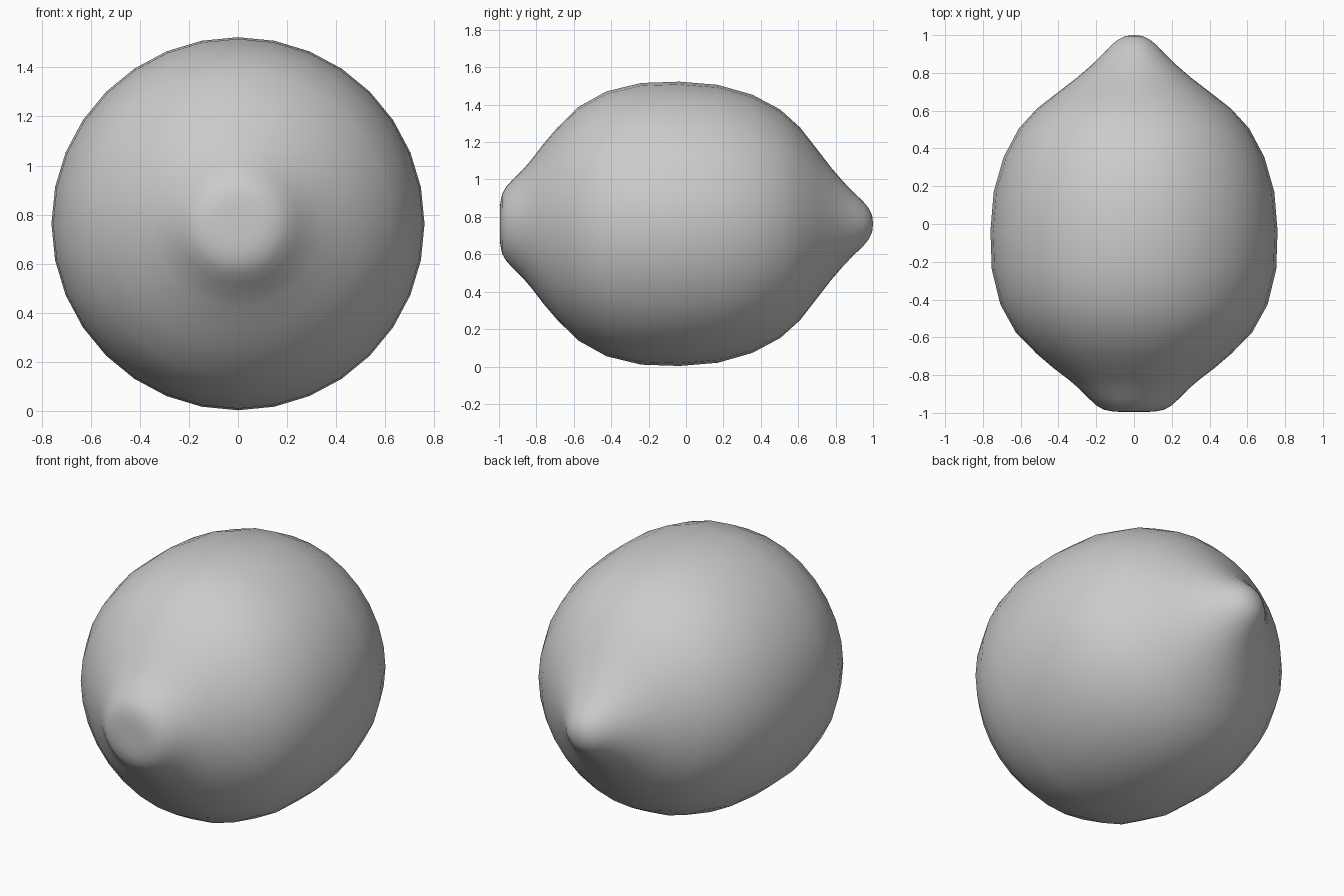
import bpy, bmesh, math

if "Cube" in bpy.data.objects:
    bpy.data.objects.remove(bpy.data.objects["Cube"])

SEGMENTS = 32
CENTRE_Z = 0.763

# half profile as (y, radius), from blunt stem end to pointed tip
profile = [(-0.995, 0.06), (-0.993, 0.11), (-0.983, 0.16), (-0.96, 0.2),
           (-0.92, 0.243), (-0.87, 0.292), (-0.825, 0.345), (-0.76, 0.43),
           (-0.687, 0.515), (-0.575, 0.625), (-0.425, 0.708), (-0.24, 0.753),
           (-0.035, 0.76), (0.17, 0.743), (0.355, 0.69), (0.505, 0.61),
           (0.61, 0.515), (0.705, 0.393), (0.775, 0.302), (0.84, 0.226),
           (0.9, 0.164), (0.945, 0.122), (0.975, 0.086), (0.995, 0.045)]

# lemon body: rings around the y axis, closed by a pole at each end
bm = bmesh.new()
rings = []
for y, r in profile:
    ring = []
    for i in range(SEGMENTS):
        a = 2 * math.pi * i / SEGMENTS
        ring.append(bm.verts.new((r * math.sin(a), y, CENTRE_Z + r * math.cos(a))))
    rings.append(ring)
stem_pole = bm.verts.new((0, -0.995, CENTRE_Z))
tip_pole = bm.verts.new((0, 1.0, CENTRE_Z))
for i in range(SEGMENTS):
    j = (i + 1) % SEGMENTS
    for a, b in zip(rings, rings[1:]):
        bm.faces.new((a[i], a[j], b[j], b[i]))
    bm.faces.new((stem_pole, rings[0][j], rings[0][i]))
    bm.faces.new((tip_pole, rings[-1][i], rings[-1][j]))
bmesh.ops.recalc_face_normals(bm, faces=bm.faces)
for f in bm.faces:
    f.smooth = True

mesh = bpy.data.meshes.new("lemon")
bm.to_mesh(mesh)
bm.free()
bpy.context.collection.objects.link(bpy.data.objects.new("lemon", mesh))
